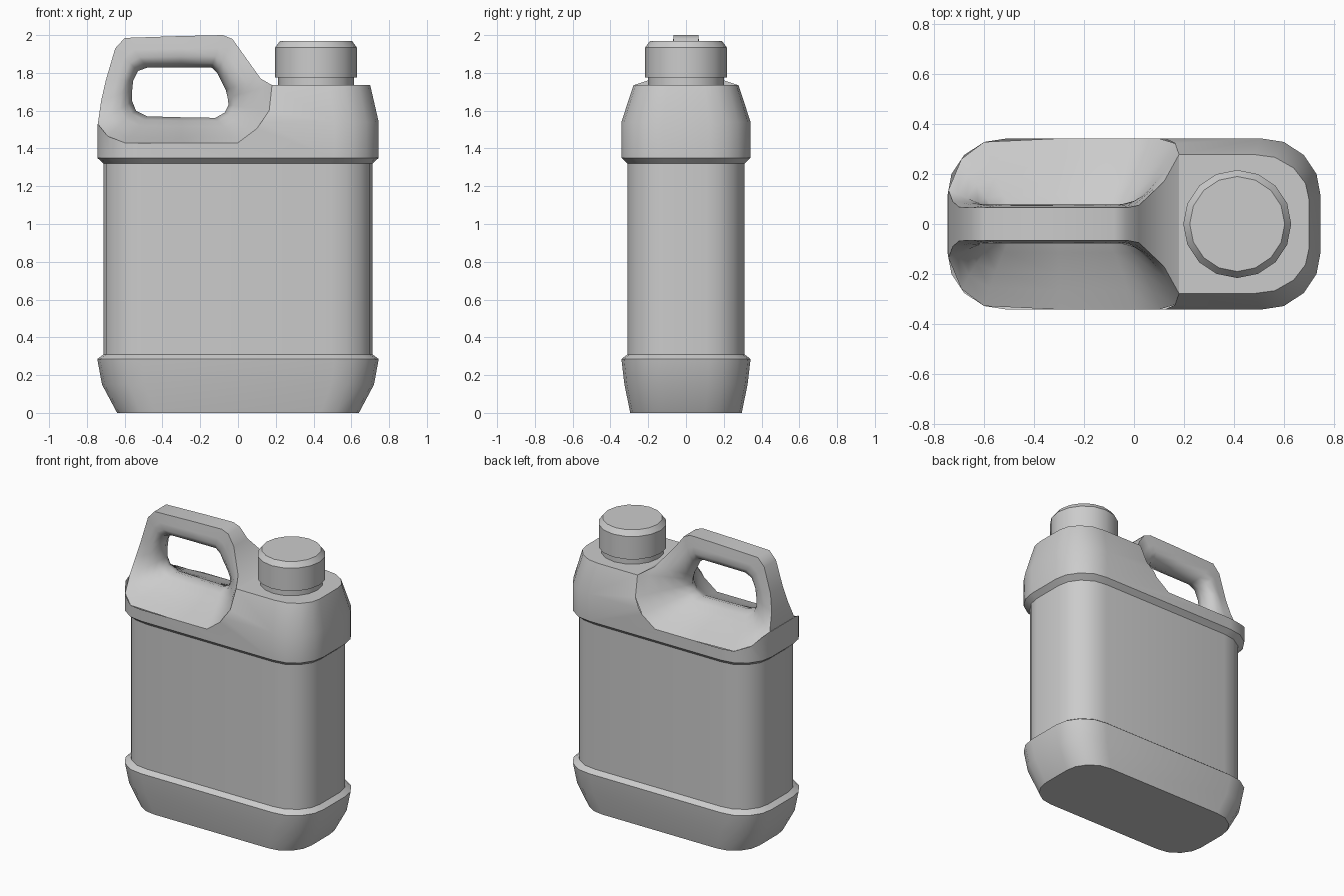
import bpy, bmesh, math

if "Cube" in bpy.data.objects:
    bpy.data.objects.remove(bpy.data.objects["Cube"])

grey = bpy.data.materials.new("grey plastic")
grey.diffuse_color = (0.6, 0.6, 0.6, 1)
grey.use_nodes = True
grey.node_tree.nodes["Principled BSDF"].inputs["Base Color"].default_value = grey.diffuse_color


def finish(name, bm, angle=35):
    bmesh.ops.recalc_face_normals(bm, faces=bm.faces[:])
    me = bpy.data.meshes.new(name)
    bm.to_mesh(me)
    bm.free()
    me.materials.append(grey)
    ob = bpy.data.objects.new(name, me)
    bpy.context.collection.objects.link(ob)
    smooth(ob, angle)
    return ob


def smooth(ob, angle=35):
    bpy.ops.object.select_all(action='DESELECT')
    ob.select_set(True)
    bpy.context.view_layer.objects.active = ob
    bpy.ops.object.shade_smooth_by_angle(angle=math.radians(angle))


def loft(name, rings):
    """Closed solid through stacked rings of equal point count."""
    bm = bmesh.new()
    loops = [[bm.verts.new(p) for p in r] for r in rings]
    n = len(loops[0])
    for a, b in zip(loops, loops[1:]):
        for i in range(n):
            j = (i + 1) % n
            bm.faces.new((a[i], a[j], b[j], b[i]))
    bm.faces.new(loops[0][::-1])
    bm.faces.new(loops[-1])
    return finish(name, bm)


# Rounded footprint of the container
HX, HY = 0.745, 0.342
CORNER = [(0.51, 0.342), (0.60, 0.328), (0.68, 0.275), (0.73, 0.20), (0.745, 0.12)]
QUARTER = CORNER[::-1]
OUTLINE = (QUARTER + [(-x, y) for x, y in CORNER]
           + [(-x, -y) for x, y in QUARTER] + [(x, -y) for x, y in CORNER])


def footprint(hx, hy, z):
    return [(x * hx / HX, y * hy / HY, z) for x, y in OUTLINE]


def body_half_width(x, z):
    """Half depth of the container at a given x and height."""
    x = abs(x)
    y = HY
    for (x0, y0), (x1, y1) in zip(CORNER, CORNER[1:]):
        if x0 <= x <= x1:
            y = y0 + (y1 - y0) * (x - x0) / (x1 - x0)
    return y - max(0, z - 1.54) / 0.195 * 0.064


# Container body
body = loft("container_body", [footprint(*r) for r in (
    (0.64, 0.295, 0), (0.72, 0.326, 0.15), (HX, HY, 0.285), (0.712, 0.31, 0.31),
    (0.712, 0.31, 1.32), (HX, HY, 1.35), (HX, HY, 1.54), (0.70, 0.278, 1.735))])

# Handle stations: outer x, outer z, half width (None = on body), hole x, hole z
S = [(0.18, 1.735, None, -0.055, 1.67), (0.165, 1.60, None, -0.05, 1.63),
     (0.10, 1.505, None, -0.07, 1.59), (0.0, 1.43, None, -0.12, 1.562),
     (-0.3, 1.43, None, -0.3, 1.565), (-0.6, 1.43, None, -0.48, 1.57),
     (-0.69, 1.465, None, -0.54, 1.60), (-0.742, 1.53, None, -0.56, 1.65),
     (-0.725, 1.65, 0.09, -0.56, 1.71), (-0.70, 1.76, 0.068, -0.555, 1.76),
     (-0.65, 1.93, 0.065, -0.53, 1.81), (-0.60, 1.985, 0.065, -0.48, 1.828),
     (-0.3, 1.995, 0.065, -0.3, 1.828), (-0.08, 2.0, 0.065, -0.14, 1.828),
     (-0.03, 1.98, 0.065, -0.11, 1.80), (0.02, 1.91, 0.075, -0.085, 1.75),
     (0.12, 1.77, 0.17, -0.065, 1.71)]

# Clear the shoulder corner where the handle scoop sits
bm = bmesh.new()
plan = [(s[0], s[1]) for s in S[1:8]] + [(-0.9, 1.53), (-0.9, 2.2), (0.18, 2.2), (0.18, 1.735)]
base = bm.faces.new([bm.verts.new((x, -0.6, z)) for x, z in plan])
ext = bmesh.ops.extrude_face_region(bm, geom=[base])["geom"]
bmesh.ops.translate(bm, vec=(0, 1.2, 0), verts=[v for v in ext if isinstance(v, bmesh.types.BMVert)])
cutter = finish("scoop_cutter", bm)
mod = body.modifiers.new("scoop", 'BOOLEAN')
mod.operation, mod.solver, mod.object = 'DIFFERENCE', 'EXACT', cutter
bpy.context.view_layer.objects.active = body
bpy.ops.object.modifier_apply(modifier=mod.name)
bpy.data.objects.remove(cutter)

# Open the cut so the scoop skin replaces it
bm = bmesh.new()
bm.from_mesh(body.data)
hidden = []
for f in bm.faces:
    c = f.calc_center_median()
    if abs(c.y) < 0.05 and 1.42 < c.z < 1.73 and -0.735 < c.x < 0.3:
        hidden.append(f)
bmesh.ops.delete(bm, geom=hidden, context='FACES')
bm.to_mesh(body.data)
bm.free()
smooth(body)

# Handle and scoop skin, mirrored front to back
bm = bmesh.new()
T = [0, 0.2, 0.4, 0.65, 0.87, 1]
sides = []
for sign in (-1, 1):
    rows = []
    for x, z, w, hx, hz in S:
        w = body_half_width(x, z) if w is None else w
        row = []
        for t in T:
            y = 0.08 + (w - 0.08) * (1 - min(1, t / 0.8)) ** 1.2
            if t > 0.8:
                y = 0.055 if t < 1 else 0.0
            row.append(bm.verts.new((x + (hx - x) * t, sign * y, z + (hz - z) * t)))
        rows.append(row)
    sides.append(rows)
    for a, b in zip(rows, rows[1:] + rows[:1]):
        for k in range(len(T) - 1):
            bm.faces.new((a[k], b[k], b[k + 1], a[k + 1]))
# Outer band over the grip
for i in range(7, len(S)):
    j = (i + 1) % len(S)
    bm.faces.new((sides[0][i][0], sides[0][j][0], sides[1][j][0], sides[1][i][0]))
bmesh.ops.remove_doubles(bm, verts=bm.verts[:], dist=0.0005)
finish("handle", bm, 50)


# Neck and screw cap
def circle(r, z, n=16):
    return [(0.413 + r * math.cos(2 * math.pi * i / n), r * math.sin(2 * math.pi * i / n), z)
            for i in range(n)]


loft("neck", [circle(0.20, 1.73), circle(0.20, 1.78)])
loft("cap", [circle(0.216, 1.775), circle(0.216, 1.935), circle(0.19, 1.97)])
